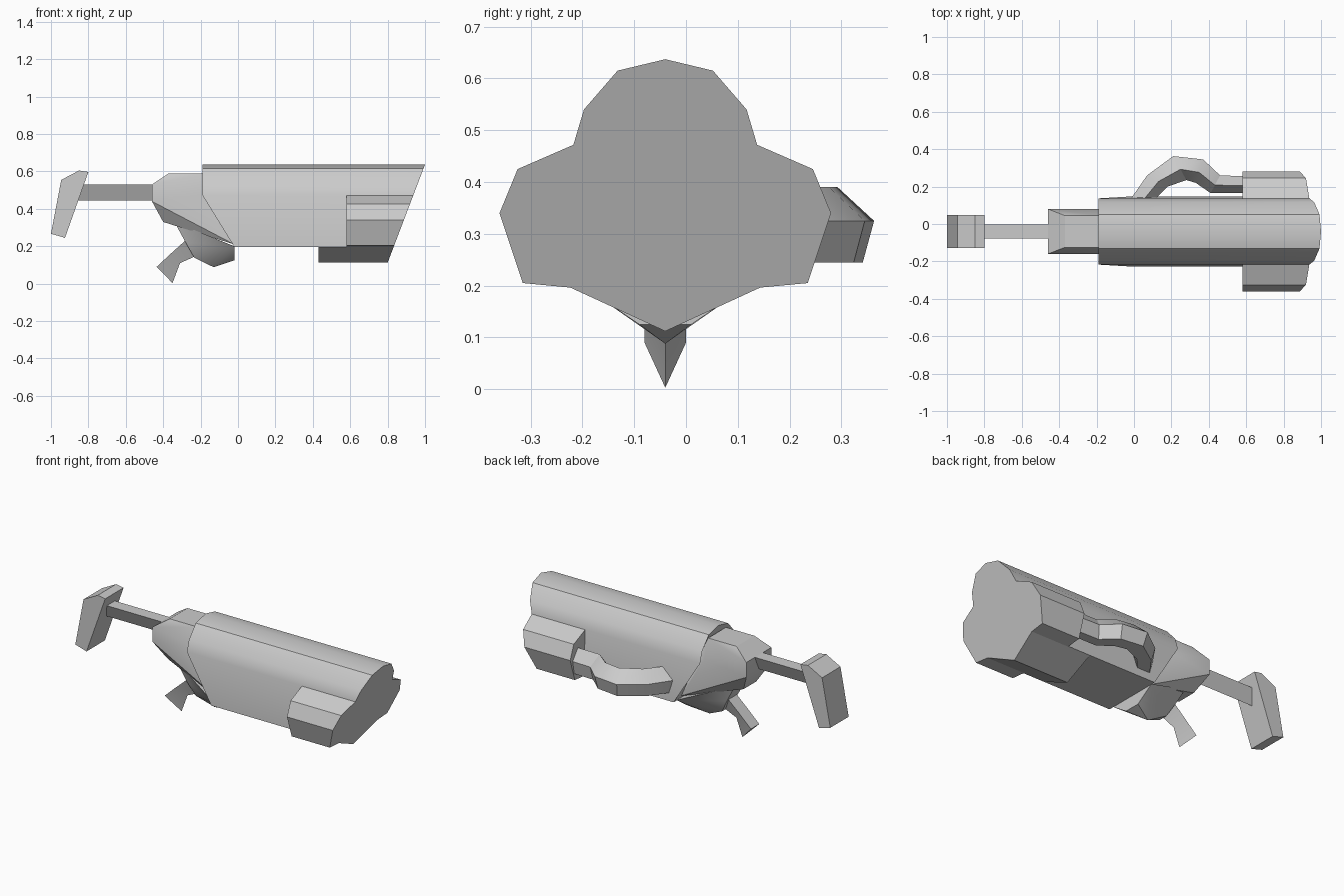
import bpy, bmesh
from mathutils import Vector
from math import radians

cube = bpy.data.objects.get("Cube")
if cube:
    bpy.data.objects.remove(cube, do_unlink=True)

MID = -0.04  # centre line of the body in y
TOP = 0.637

grey = bpy.data.materials.new("plain grey")
grey.use_nodes = True
colour = (0.6, 0.6, 0.6, 1)
grey.diffuse_color = colour
grey.node_tree.nodes["Principled BSDF"].inputs["Base Color"].default_value = colour


def finish(name, bm):
    bmesh.ops.recalc_face_normals(bm, faces=bm.faces)
    mesh = bpy.data.meshes.new(name)
    bm.to_mesh(mesh)
    bm.free()
    mesh.materials.append(grey)
    obj = bpy.data.objects.new(name, mesh)
    bpy.context.collection.objects.link(obj)
    bpy.ops.object.select_all(action="DESELECT")
    obj.select_set(True)
    bpy.context.view_layer.objects.active = obj
    bpy.ops.object.shade_smooth_by_angle(angle=radians(30))
    return obj


def loft(name, rings):
    """Skin closed rings of points and cap both ends."""
    bm = bmesh.new()
    loops = [[bm.verts.new(p) for p in ring] for ring in rings]
    n = len(loops[0])
    for a, b in zip(loops, loops[1:]):
        for i in range(n):
            j = (i + 1) % n
            bm.faces.new((a[i], a[j], b[j], b[i]))
    caps = [bm.faces.new(loops[0]), bm.faces.new(loops[-1])]
    bmesh.ops.triangulate(bm, faces=caps)
    return finish(name, bm)


def hull(name, points):
    """Convex solid from (x, z, half width) points, symmetric about MID."""
    bm = bmesh.new()
    for x, z, h in points:
        for s in ((-1, 1) if h else (0,)):
            bm.verts.new((x, MID + s * h, z))
    bmesh.ops.convex_hull(bm, input=bm.verts)
    bmesh.ops.dissolve_limit(bm, angle_limit=0.01, verts=bm.verts, edges=bm.edges)
    return finish(name, bm)


def muzzle_x(z):
    return 1 - (TOP - z) * 0.381


def barrel_part(name, section, back):
    """Prism along x with a raked muzzle end; section is (offset, z)."""
    loft(name, [[(back(z), MID + y, z) for y, z in section],
                [(muzzle_x(z), MID + y, z) for y, z in section]])


# Main body with a faceted round top
half = [(0.092, 0.615), (0.157, 0.54), (0.177, 0.473), (0.187, 0.197)]
section = [(0, TOP)] + half + [(-y, z) for y, z in reversed(half)]
barrel_part("main_body", section, lambda z: -0.19 if z > 0.4 else -0.02)

# Side pods
pod = [(0.17, 0.475), (0.285, 0.425), (0.32, 0.34), (0.275, 0.205), (0.18, 0.196)]
for side, s in (("left", 1), ("right", -1)):
    barrel_part(side + "_pod", [(s * y, z) for y, z in pod], lambda z: 0.58)

# Keel under the muzzle
barrel_part("lower_keel", [(-0.187, 0.198), (0, 0.112), (0.187, 0.198)], lambda z: 0.43)

# Receiver behind the body
hull("receiver", [(-0.37, 0.59, 0.085), (-0.18, 0.59, 0.085),
                  (-0.46, 0.53, 0.12), (-0.46, 0.44, 0.12), (-0.18, 0.48, 0.12),
                  (-0.4, 0.33, 0.06), (-0.34, 0.33, 0.06), (-0.02, 0.21, 0.12)])

# Grip housing below the receiver
hull("grip_housing", [(-0.34, 0.33, 0.06), (-0.02, 0.2, 0.16), (-0.02, 0.125, 0.05),
                      (-0.13, 0.088, 0), (-0.235, 0.14, 0.03), (-0.28, 0.22, 0.05)])

# Grip with a ridge along its front
grip = [((-0.26, 0.25), (-0.22, 0.15)), ((-0.36, 0.16), (-0.31, 0.11)),
        ((-0.435, 0.09), (-0.35, 0.003))]
loft("grip", [[(r[0], MID - 0.04, r[1]), (r[0], MID + 0.04, r[1]), (f[0], MID, f[1])]
              for r, f in grip])

# Triangular stock rod
loft("stock_rod", [[(x, MID - 0.038, 0.53), (x, MID + 0.038, 0.53), (x, MID, 0.445)]
                   for x in (-0.88, -0.44)])

# Butt plate
butt = [(-1, 0.267), (-0.945, 0.555), (-0.85, 0.605), (-0.8, 0.597), (-0.925, 0.245)]
loft("butt_plate", [[(x, MID + s * 0.088, z) for x, z in butt] for s in (-1, 1)])

# Curved side handle, five-sided, between an outer and an inner path
outer = [(-0.02, 0.13), (0.07, 0.26), (0.21, 0.363), (0.37, 0.345), (0.46, 0.26), (0.6, 0.255)]
inner = [(0.11, 0.13), (0.18, 0.2), (0.28, 0.235), (0.33, 0.22), (0.41, 0.165), (0.6, 0.165)]
profile = [(0, 0.325), (0.17, 0.245), (0.8, 0.245), (1, 0.31), (0.55, 0.39)]
loft("side_handle", [[(*Vector(o).lerp(Vector(i), t), z) for t, z in profile]
                     for o, i in zip(outer, inner)])
